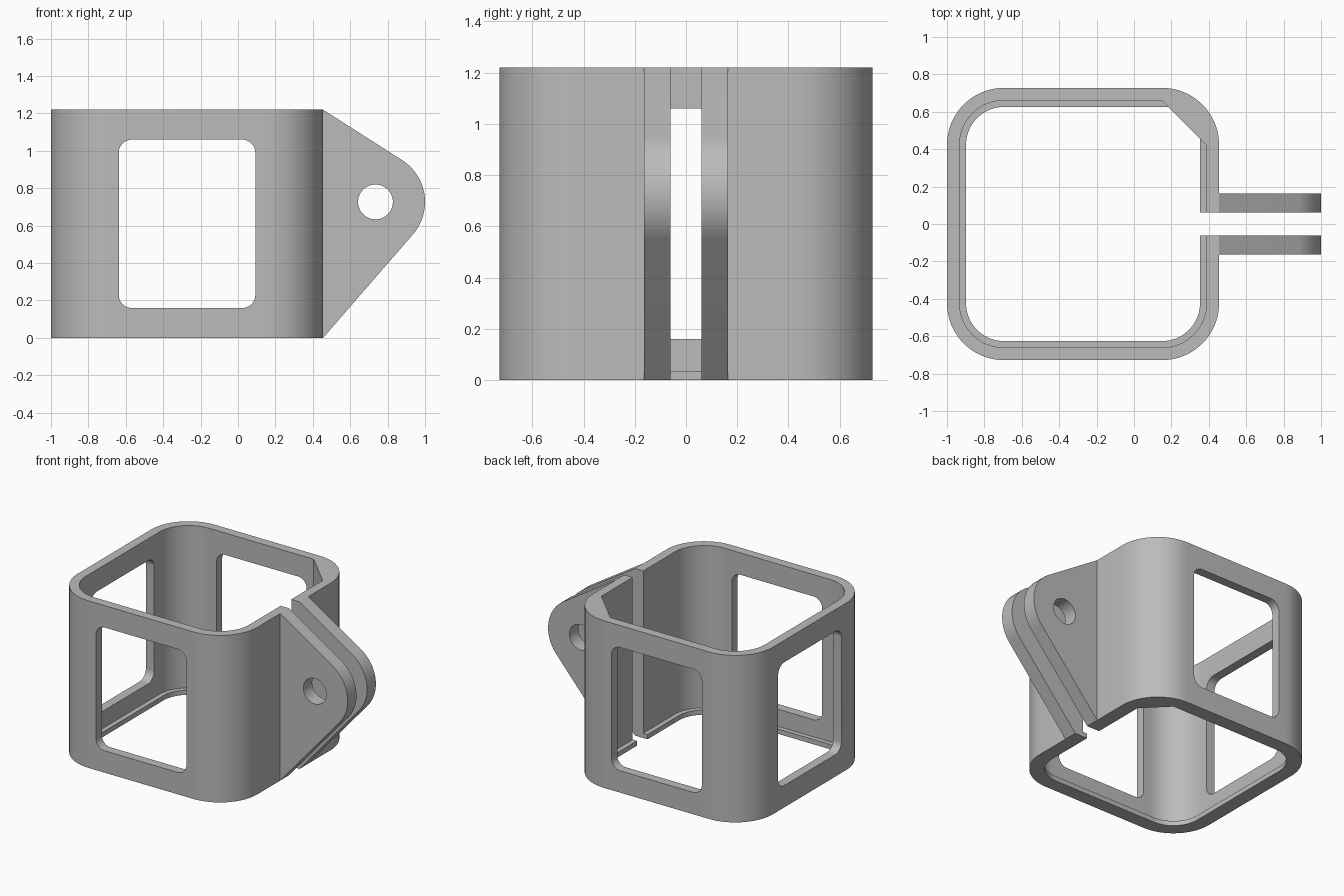
import bpy
import bmesh
from math import sin, cos, pi, atan2, acos, hypot
from mathutils import Vector

if "Cube" in bpy.data.objects:
    bpy.data.objects.remove(bpy.data.objects["Cube"], do_unlink=True)

HEIGHT = 1.22
LEFT, RIGHT, HALF = -1.0, 0.455, 0.728   # frame limits
RADIUS = 0.305
WALL, LIP = 0.067, 0.102                 # wall thickness, lip depth
LIP_TOP = 0.035
MID = (LEFT + RIGHT) / 2
CHAMFER = 0.81                           # corner fill lies on x + y = CHAMFER

grey = bpy.data.materials.new("plain grey")
grey.use_nodes = True
colour = (0.5, 0.5, 0.5, 1)
grey.diffuse_color = colour
grey.node_tree.nodes["Principled BSDF"].inputs["Base Color"].default_value = colour


def arc(cx, cy, r, a0, a1, n=20):
    return [(cx + r * cos(a0 + (a1 - a0) * i / n),
             cy + r * sin(a0 + (a1 - a0) * i / n)) for i in range(n + 1)]


def rounded(x0, x1, y0, y1, r, chamfer=None):
    """Rounded rectangle; the +x +y corner may be a straight cut instead."""
    if chamfer is None:
        corner = arc(x1 - r, y1 - r, r, 0, pi / 2)
    else:
        corner = [(x1, chamfer - x1), (chamfer - y1, y1)]
    return (corner + arc(x0 + r, y1 - r, r, pi / 2, pi)
            + arc(x0 + r, y0 + r, r, pi, 1.5 * pi)
            + arc(x1 - r, y0 + r, r, 1.5 * pi, 2 * pi))


def prism(name, outline, lo, hi, place=lambda u, v, w: (u, v, w)):
    """Extrude an outline from lo to hi; place maps (u, v, depth) to x, y, z."""
    bm = bmesh.new()
    face = bm.faces.new([bm.verts.new(place(u, v, lo)) for u, v in outline])
    top = bmesh.ops.extrude_face_region(bm, geom=[face])["geom"]
    step = Vector(place(0, 0, hi)) - Vector(place(0, 0, lo))
    bmesh.ops.translate(bm, vec=step,
                        verts=[g for g in top if isinstance(g, bmesh.types.BMVert)])
    bmesh.ops.recalc_face_normals(bm, faces=bm.faces)
    mesh = bpy.data.meshes.new(name)
    bm.to_mesh(mesh)
    bm.free()
    mesh.materials.append(grey)
    obj = bpy.data.objects.new(name, mesh)
    bpy.context.collection.objects.link(obj)
    return obj


def combine(target, tool, operation="DIFFERENCE"):
    tool.hide_render = True
    mod = target.modifiers.new(tool.name, "BOOLEAN")
    mod.operation, mod.solver, mod.object = operation, "EXACT", tool
    bpy.context.view_layer.objects.active = target
    bpy.ops.object.modifier_apply(modifier=mod.name)
    bpy.data.objects.remove(tool, do_unlink=True)


def facing_y(u, v, w):
    return (u, w, v)


def facing_x(u, v, w):
    return (w, u, v)


def inset(d):
    return rounded(LEFT + d, RIGHT - d, d - HALF, HALF - d, RADIUS - d, CHAMFER)


# Frame: rounded square tube with a lip round the bottom
frame = prism("clamp_frame", rounded(LEFT, RIGHT, -HALF, HALF, RADIUS), 0, HEIGHT)
combine(frame, prism("lip_opening", inset(LIP), -0.1, HEIGHT + 0.1))
combine(frame, prism("cavity", inset(WALL), LIP_TOP, HEIGHT + 0.1))

# Windows in the front, back and closed side
z0, z1, half_w = 0.16, 1.06, 0.365
combine(frame, prism("front_back_window", rounded(MID - half_w, MID + half_w, z0, z1, 0.07),
                     -1, 1, facing_y))
combine(frame, prism("side_window", rounded(-half_w, half_w, z0, z1, 0.07),
                     -1.2, -0.7, facing_x))

# Clamp ears: tangent lines from the wall to a round end
cx, cz, r = 0.735, 0.727, 0.265


def tangent_angle(z, side):
    dx, dz = RIGHT - cx, z - cz
    return atan2(dz, dx) + side * acos(r / hypot(dx, dz))


low = tangent_angle(0, 1)
high = tangent_angle(HEIGHT, -1)
while low > high:
    low -= 2 * pi
inner = RIGHT - 0.03
outline = [(inner, HEIGHT), (inner, 0), (RIGHT, 0)] + arc(cx, cz, r, low, high, 32) + [(RIGHT, HEIGHT)]
ears = prism("clamp_ears", outline, -0.163, 0.163, facing_y)
combine(ears, prism("bolt_hole", arc(cx, cz, 0.093, 0, 2 * pi, 48)[:-1], -0.5, 0.5, facing_y))
combine(frame, ears, "UNION")

# Slot that splits the ears and the wall behind them
combine(frame, prism("slot", [(0.2, -0.061), (1.2, -0.061), (1.2, 0.061), (0.2, 0.061)],
                     -0.1, HEIGHT + 0.1))

bpy.ops.object.select_all(action="DESELECT")
frame.select_set(True)
bpy.context.view_layer.objects.active = frame
bpy.ops.object.shade_smooth_by_angle(angle=pi / 6)
